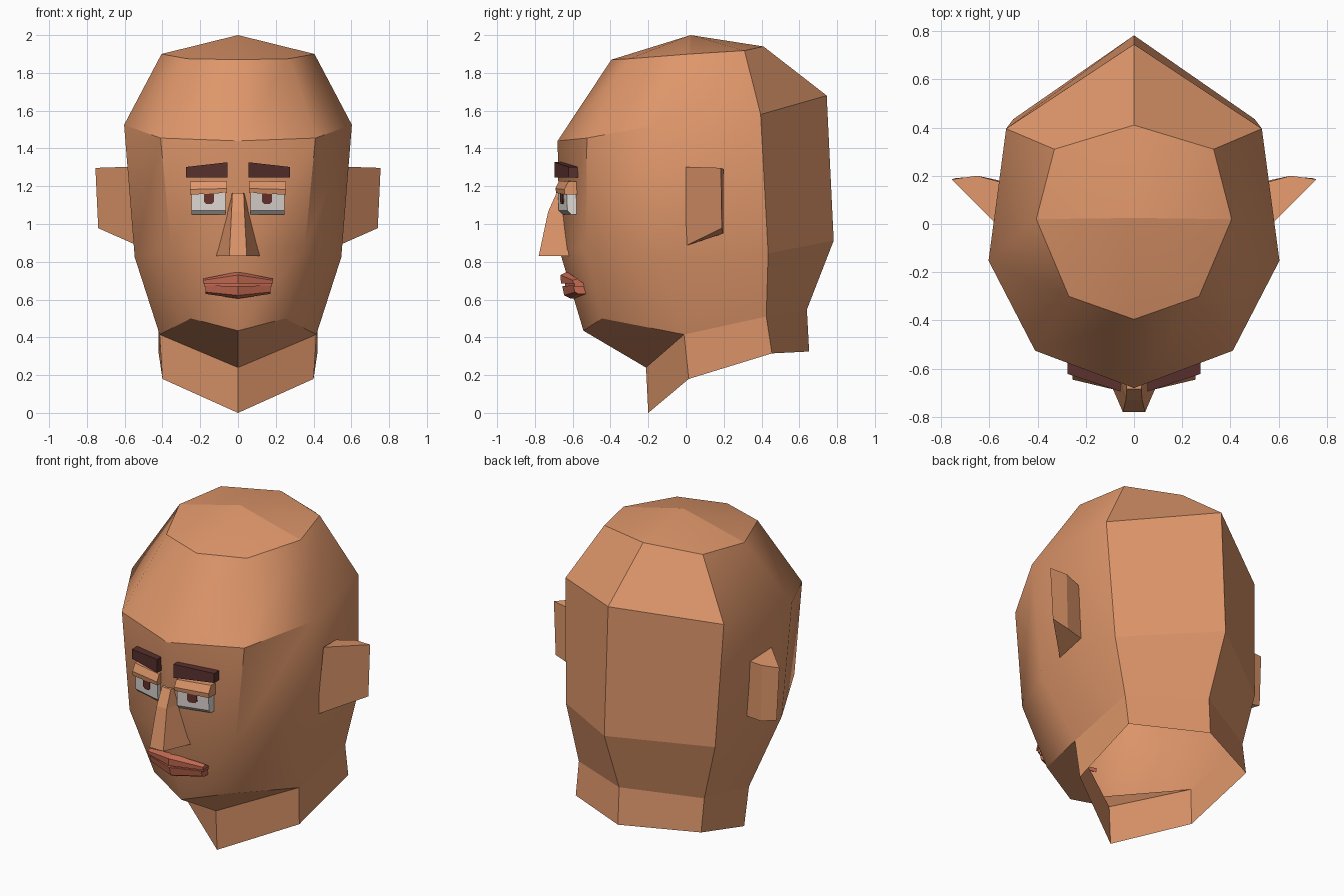
import bpy, bmesh

if "Cube" in bpy.data.objects:
    bpy.data.objects.remove(bpy.data.objects["Cube"])


def material(name, rgb):
    """Flat colour from 0-255 sRGB."""
    m = bpy.data.materials.new(name)
    lin = [((c / 255 + 0.055) / 1.055) ** 2.4 for c in rgb]
    m.diffuse_color = (*lin, 1)
    m.use_nodes = True
    m.node_tree.nodes["Principled BSDF"].inputs["Base Color"].default_value = m.diffuse_color
    return m


SKIN = material("skin", (222, 150, 106))
BROW = material("dark brown hair", (88, 48, 45))
LIP = material("lip red", (196, 106, 82))
WHITE = material("eye white", (224, 217, 212))
IRIS = material("iris brown", (104, 52, 46))


def finish(name, bm, mat):
    me = bpy.data.meshes.new(name)
    bm.to_mesh(me)
    bm.free()
    me.materials.append(mat)
    ob = bpy.data.objects.new(name, me)
    bpy.context.collection.objects.link(ob)
    return ob


def loft(name, sections, mat, side=1):
    """Closed solid through equal-length point loops; side=-1 mirrors in x."""
    bm = bmesh.new()
    rows = [[bm.verts.new((side * x, y, z)) for x, y, z in s] for s in sections]
    n = len(rows[0])
    for a, b in zip(rows, rows[1:]):
        for i in range(n):
            j = (i + 1) % n
            bm.faces.new((a[i], a[j], b[j], b[i]))
    bm.faces.new(rows[0])
    bm.faces.new(rows[-1])
    bmesh.ops.recalc_face_normals(bm, faces=bm.faces)
    return finish(name, bm, mat)


# Head: half rings from front centre round to back centre, top to jaw
rings = [
    [(0, -.395, 1.87), (.27, -.30, 1.875), (.405, .02, 1.9), (.33, .31, 1.918), (0, .41, 1.94)],
    [(0, -.68, 1.44), (.41, -.525, 1.455), (.603, -.152, 1.525), (.53, .395, 1.58), (0, .745, 1.68)],
    [(0, -.67, .86), (.355, -.53, .88), (.547, -.135, .825), (.5, .435, .845), (0, .782, .912)],
    [(0, -.543, .435), (.25, -.445, .5), (.415, -.01, .415), (.42, .425, .51), (0, .64, .547)],
]
bm = bmesh.new()
V = []
for r in rings:
    full = r + [(-x, y, z) for x, y, z in r[3:0:-1]]
    V.append([bm.verts.new(p) for p in full])
soft = []  # edges that shade smoothly
apex = bm.verts.new((0, .025, 2.0))
for c in range(8):
    d = (c + 1) % 8
    bm.faces.new((V[0][c], V[0][d], apex))
    half = min(c, 8 - c)
    if half != 2:
        soft.append((V[0][c], apex))
    for r in range(3):
        bm.faces.new((V[r + 1][c], V[r + 1][d], V[r][d], V[r][c]))
        if half < 3 and not (half == 1 and r == 1):
            soft.append((V[r][c], V[r + 1][c]))
    span = c if c < 4 else 7 - c
    if span == 2:
        soft.append((V[1][c], V[1][d]))
    if span < 3:
        soft.append((V[2][c], V[2][d]))

# Underside of the chin and the open neck
jaw = V[3]
throat = bm.verts.new((0, -.212, .24))
neck_front = bm.verts.new((0, -.2, 0))
neck_back = bm.verts.new((0, .652, .325))
for s in (1, -1):
    fs, sd, bs = (jaw[1], jaw[2], jaw[3]) if s == 1 else (jaw[7], jaw[6], jaw[5])
    ns = bm.verts.new((s * .4, .015, .18))
    nb = bm.verts.new((s * .42, .455, .315))
    for f in ((throat, sd, fs, jaw[0]), (neck_front, ns, sd, throat),
              (ns, nb, bs, sd), (nb, neck_back, jaw[4], bs)):
        bm.faces.new(f if s == 1 else f[::-1])
for e in bm.edges:
    e.smooth = False
for a, b in soft:
    bm.edges.get((a, b)).smooth = True
for f in bm.faces:
    f.smooth = True
finish("head", bm, SKIN)

# Nose: mirrored half profiles, from bridge to tip
nose = [((.03, .685, 1.165), (.035, .64, 1.165)),
        ((.034, .73, 1.065), (.058, .64, 1.065)),
        ((.046, .78, .83), (.115, .62, .83))]
loft("nose", [[(s * x, -y, z) for s, x, y, z in
               ((-1, *o), (-1, *i), (1, *i), (1, *o))] for i, o in nose], SKIN)


def strip(name, inner, outer, mat, side):
    """Prism between two (x, [(y, z), ...]) cross-sections."""
    loft(name, [[(x, y, z) for y, z in prof] for x, prof in (inner, outer)], mat, side)


for side, tag in ((1, "right"), (-1, "left")):
    # Ear: wedge with a narrow back rim
    loft("ear_" + tag, [
        [(.572, 0, 1.303), (.755, .185, 1.297), (.65, .2, 1.29), (.54, .17, 1.275)],
        [(.53, 0, .885), (.74, .19, .978), (.64, .198, .95), (.51, .17, .94)]], SKIN, side)
    # Eyebrow
    strip("eyebrow_" + tag,
          (.055, [(-.695, 1.245), (-.695, 1.327), (-.64, 1.327), (-.64, 1.245)]),
          (.275, [(-.622, 1.245), (-.622, 1.302), (-.572, 1.302), (-.572, 1.245)]), BROW, side)
    # Upper eyelid with sloped top
    strip("eyelid_" + tag,
          (.058, [(-.672, 1.228), (-.692, 1.188), (-.687, 1.165), (-.62, 1.165), (-.62, 1.228)]),
          (.255, [(-.622, 1.225), (-.645, 1.183), (-.642, 1.155), (-.57, 1.155), (-.57, 1.225)]),
          SKIN, side)
    # Eyeball block with bevelled lower edge
    strip("eye_" + tag,
          (.065, [(-.678, 1.17), (-.674, 1.072), (-.652, 1.05), (-.6, 1.05), (-.6, 1.17)]),
          (.245, [(-.632, 1.17), (-.628, 1.072), (-.606, 1.05), (-.565, 1.05), (-.565, 1.17)]),
          WHITE, side)
    # Iris plate lying on the eye front
    out = [(.126, 1.165), (.126, 1.118), (.138, 1.106), (.168, 1.106), (.18, 1.118), (.18, 1.165)]
    loft("iris_" + tag, [[(x, -.678 + (x - .065) * .256 + (1.17 - z) * .04 + d, z) for x, z in out]
                         for d in (-.006, .002)], IRIS, side)


def lip(name, centre, corner):
    """Lip bowed round the face: corner, centre, corner."""
    (x, edge) = corner
    loft(name, [[(-x, *p) for p in edge], [(0, *p) for p in centre],
                [(x, *p) for p in edge]], LIP)


# Lips with a narrow slit, closed by a recessed core
lip("upper_lip",
    [(-.63, .747), (-.665, .73), (-.662, .686), (-.58, .686)],
    (.185, [(-.575, .71), (-.6, .702), (-.598, .684), (-.54, .684)]))
lip("lower_lip",
    [(-.58, .672), (-.655, .672), (-.645, .622), (-.61, .605), (-.56, .605)],
    (.172, [(-.54, .674), (-.597, .674), (-.588, .64), (-.57, .63), (-.53, .63)]))
lip("mouth_core",
    [(-.58, .69), (-.64, .69), (-.64, .668), (-.58, .668)],
    (.18, [(-.53, .69), (-.59, .69), (-.59, .668), (-.53, .668)]))
